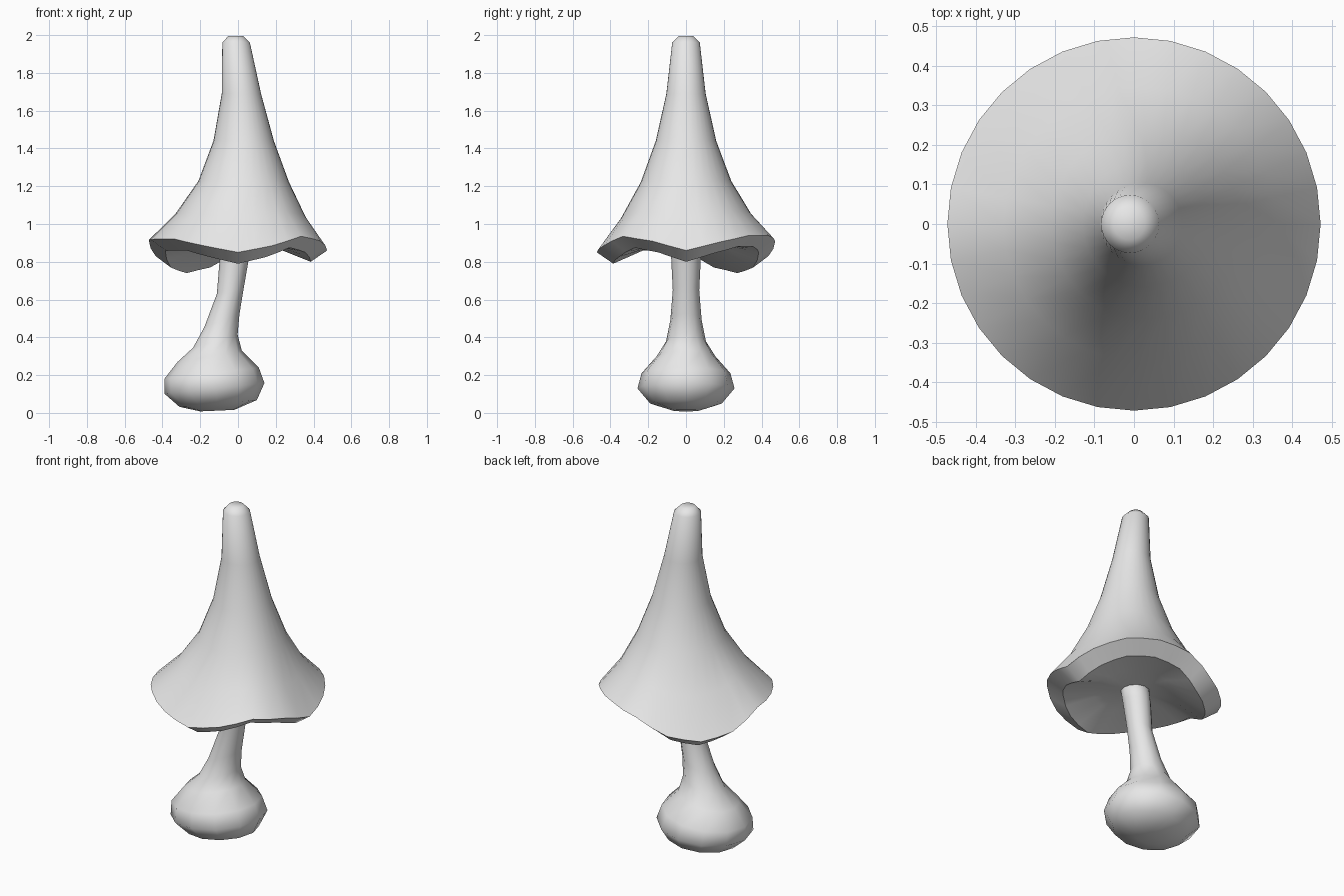
import bpy, bmesh, math

cube = bpy.data.objects.get("Cube")
if cube:
    bpy.data.objects.remove(cube)

grey = bpy.data.materials.new("plain_grey")
grey.use_nodes = True
colour = (0.8, 0.8, 0.8, 1)
grey.diffuse_color = colour
grey.node_tree.nodes["Principled BSDF"].inputs["Base Color"].default_value = colour

# Rim height every 22.5 degrees, counter-clockwise from +x
RIM = [0.86, 0.905, 0.94, 0.94, 0.91, 0.83, 0.80, 0.83,
       0.915, 0.92, 0.92, 0.885, 0.85, 0.885, 0.935, 0.91]
MEAN = sum(RIM) / len(RIM)


def wave(a):
    """Height of the wavy rim above its mean at angle a."""
    t = (a / math.tau * len(RIM)) % len(RIM)
    i = int(t)
    f = t - i
    return RIM[i] * (1 - f) + RIM[(i + 1) % len(RIM)] * f - MEAN


def loft(name, rings, sides, sharp=()):
    """Skin a list of rings of points, closing both ends on a centre point."""
    bm = bmesh.new()
    loops = [[bm.verts.new(p) for p in ring] for ring in rings]
    for lower, upper in zip(loops, loops[1:]):
        for i in range(sides):
            j = (i + 1) % sides
            bm.faces.new((lower[i], lower[j], upper[j], upper[i]))
    for loop in (loops[0], loops[-1]):
        centre = bm.verts.new(sum((v.co for v in loop), loop[0].co * 0) / sides)
        for i in range(sides):
            bm.faces.new((loop[i], loop[(i + 1) % sides], centre))
    bmesh.ops.recalc_face_normals(bm, faces=bm.faces)
    for f in bm.faces:
        f.smooth = True
    for k in sharp:
        for i in range(sides):
            bm.edges.get((loops[k][i], loops[k][(i + 1) % sides])).smooth = False
    mesh = bpy.data.meshes.new(name)
    bm.to_mesh(mesh)
    bm.free()
    mesh.materials.append(grey)
    obj = bpy.data.objects.new(name, mesh)
    bpy.context.collection.objects.link(obj)
    return obj


def angles(sides):
    return [math.tau * i / sides for i in range(sides)]


# Cap: centre x, height, radius, share of the rim wave; underside to tip
cap_rings = [
    (0.0, 0.88, 0.10, 0.0),
    (0.0, 0.875, 0.22, 0.3),
    (0.0, MEAN - 0.06, 0.385, 1.0),
    (0.0, MEAN, 0.472, 1.0),
    (0.015, 1.045, 0.345, 0.4),
    (0.03, 1.225, 0.24, 0.1),
    (0.03, 1.44, 0.16, 0.0),
    (0.018, 1.69, 0.104, 0.0),
    (-0.01, 1.96, 0.073, 0.0),
    (-0.012, 1.995, 0.04, 0.0),
]
loft("cap", [[(x + r * math.cos(a), r * math.sin(a), z + w * wave(a))
              for a in angles(32)] for x, z, r, w in cap_rings], 32, sharp=(2, 3))

# Stem with bulb: centre x, height, x radius, y radius, tilt rise across x
stem_rings = [
    (-0.11, 0.012, 0.09, 0.07, 0.004),
    (-0.105, 0.05, 0.205, 0.19, 0.018),
    (-0.125, 0.13, 0.265, 0.257, 0.028),
    (-0.14, 0.21, 0.25, 0.235, 0.03),
    (-0.15, 0.30, 0.17, 0.155, 0.03),
    (-0.12, 0.38, 0.118, 0.105, 0.035),
    (-0.085, 0.49, 0.093, 0.083, 0.035),
    (-0.04, 0.65, 0.072, 0.07, 0.02),
    (-0.02, 0.81, 0.078, 0.078, 0.01),
    (0.0, 0.93, 0.08, 0.08, 0.0),
]
loft("stem", [[(x + rx * math.cos(a), ry * math.sin(a), z + t * math.cos(a))
               for a in angles(12)] for x, z, rx, ry, t in stem_rings], 12)
